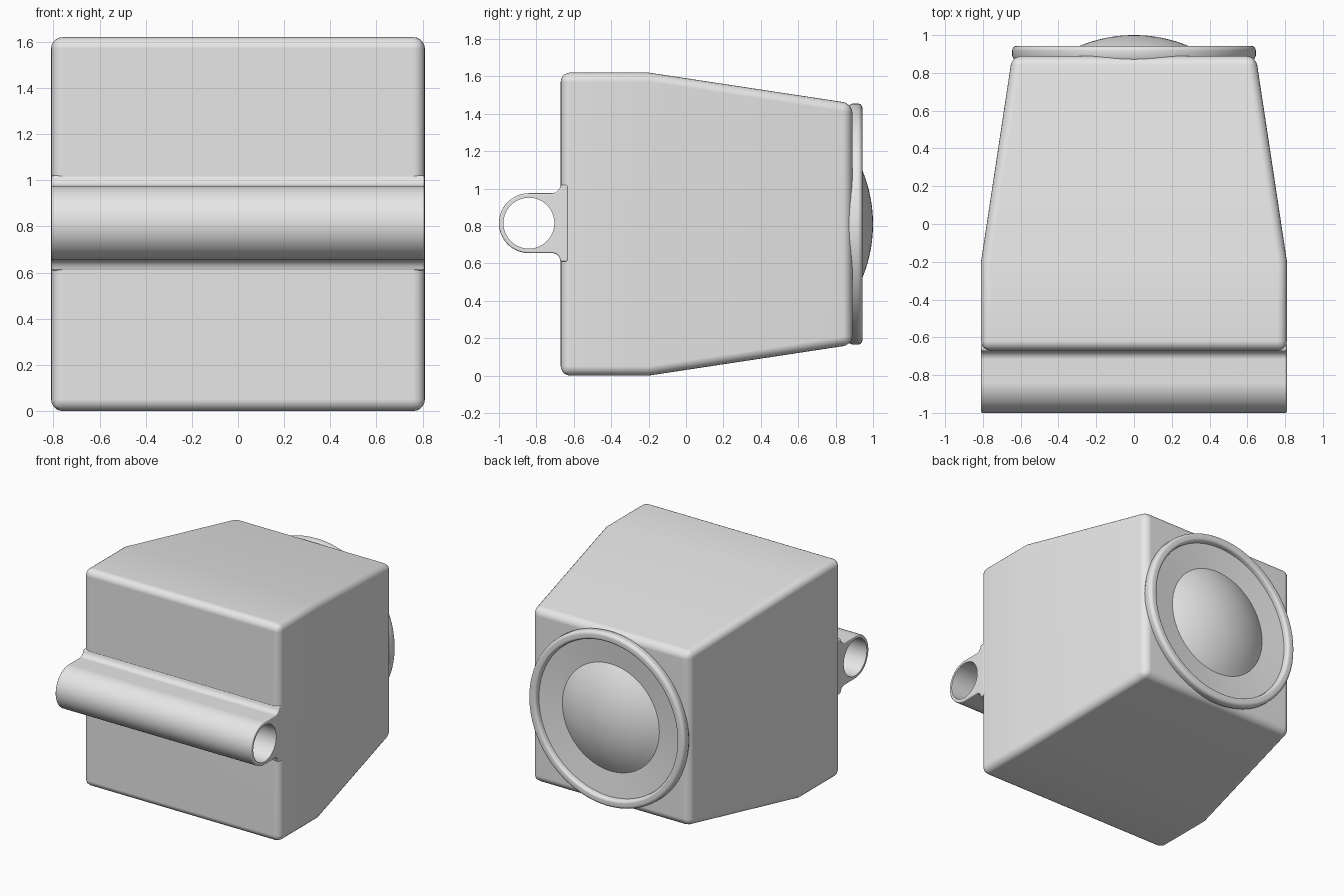
import bpy, bmesh, math
from mathutils import Vector, Matrix

if "Cube" in bpy.data.objects:
    bpy.data.objects.remove(bpy.data.objects["Cube"], do_unlink=True)

grey = bpy.data.materials.new("light_grey")
grey.use_nodes = True
grey.diffuse_color = (0.8, 0.8, 0.8, 1)
grey.node_tree.nodes["Principled BSDF"].inputs["Base Color"].default_value = grey.diffuse_color

MID = 0.81      # height of the centre line
HALF = 0.81     # half width of the case


def make_object(name, bm):
    bmesh.ops.recalc_face_normals(bm, faces=bm.faces[:])
    mesh = bpy.data.meshes.new(name)
    bm.to_mesh(mesh)
    bm.free()
    mesh.materials.append(grey)
    obj = bpy.data.objects.new(name, mesh)
    bpy.context.collection.objects.link(obj)
    return obj


def loft(name, rings):
    """Join equal-length rings of points and close both ends."""
    bm = bmesh.new()
    loops = [[bm.verts.new(p) for p in ring] for ring in rings]
    count = len(loops[0])
    for a, b in zip(loops, loops[1:]):
        for i in range(count):
            j = (i + 1) % count
            bm.faces.new((a[i], a[j], b[j], b[i]))
    bm.faces.new(loops[0])
    bm.faces.new(loops[-1][::-1])
    return make_object(name, bm)


def cylinder_cutter(name, radius, length, axis, centre):
    bm = bmesh.new()
    turn = Vector((0, 0, 1)).rotation_difference(Vector(axis)).to_matrix().to_4x4()
    bmesh.ops.create_cone(bm, cap_ends=True, segments=64, radius1=radius, radius2=radius,
                          depth=length, matrix=Matrix.Translation(centre) @ turn)
    return make_object(name, bm)


def bevel_and_cut(obj, width, cutter):
    bevel = obj.modifiers.new("rounded_edges", "BEVEL")
    bevel.width, bevel.segments = width, 5
    bevel.limit_method, bevel.angle_limit = "ANGLE", math.radians(40)
    cut = obj.modifiers.new("opening", "BOOLEAN")
    cut.operation, cut.solver, cut.object = "DIFFERENCE", "EXACT", cutter
    bpy.context.view_layer.update()
    done = bpy.data.meshes.new_from_object(
        obj.evaluated_get(bpy.context.evaluated_depsgraph_get()))
    obj.modifiers.clear()
    obj.data = done
    bpy.data.objects.remove(cutter, do_unlink=True)


def smooth(obj):
    bpy.ops.object.select_all(action="DESELECT")
    obj.select_set(True)
    bpy.context.view_layer.objects.active = obj
    bpy.ops.object.shade_smooth_by_angle(angle=math.radians(35))
    weighted = obj.modifiers.new("even_shading", "WEIGHTED_NORMAL")
    weighted.keep_sharp = True


# Case: square section, straight at the front and tapering to the back
corners = ((-1, -1), (1, -1), (1, 1), (-1, 1))
case = loft("speaker_case", [[(h * sx, y, MID + h * sz) for sx, sz in corners]
                             for y, h in ((-0.67, HALF), (-0.2, HALF), (0.89, 0.645))])
bevel_and_cut(case, 0.05, cylinder_cutter("recess_cutter", 0.585, 0.24, (0, 1, 0), (0, 0.92, MID)))
smooth(case)

# Clamp tube: round nose, straight neck and fillets flaring into the case
RAD, TUBE_Y, FILLET = 0.16, -0.84, 0.045
upper = [(TUBE_Y + RAD * math.cos(a), RAD * math.sin(a))
         for a in (math.pi - i * math.pi / 40 for i in range(21))]
upper += [(-0.672 - FILLET + FILLET * math.sin(a), RAD + FILLET - FILLET * math.cos(a))
          for a in (i * math.pi / 16 for i in range(9))]
upper.append((-0.63, RAD + FILLET))
outline = upper + [(y, -z) for y, z in upper[:0:-1]]
clamp = loft("clamp_tube", [[(x, y, MID + 0.005 + z) for y, z in outline]
                            for x in (-HALF + 0.001, HALF - 0.001)])
bevel_and_cut(clamp, 0.022, cylinder_cutter("bore_cutter", 0.136, 2, (1, 0, 0), (0, TUBE_Y, MID + 0.005)))
smooth(clamp)

# Driver: rounded rim, shallow cone and central dome, turned about the y axis
profile = [(0, 0.8), (0.6, 0.8), (0.635, 0.87), (0.645, 0.89)]
profile += [(0.62 + 0.025 * math.cos(a), 0.918 + 0.025 * math.sin(a))
            for a in (i * math.pi / 12 for i in range(7))]
profile += [(0.602 - 0.02 * math.sin(a), 0.923 + 0.02 * math.cos(a))
            for a in (i * math.pi / 12 for i in range(7))]
profile += [(0.58, 0.905), (0.40, 0.886)]
DOME = 0.755
profile += [(r, 1 - DOME + math.sqrt(DOME ** 2 - r ** 2))
            for r in (0.385 * (1 - i / 12) for i in range(13))]
bm = bmesh.new()
points = [bm.verts.new((r, y, MID)) for r, y in profile]
edges = [bm.edges.new(pair) for pair in zip(points, points[1:])]
bmesh.ops.spin(bm, geom=points + edges, cent=(0, 0, MID), axis=(0, 1, 0),
               angle=math.tau, steps=72, use_merge=False)
bmesh.ops.remove_doubles(bm, verts=bm.verts[:], dist=0.0005)
smooth(make_object("speaker_driver", bm))
